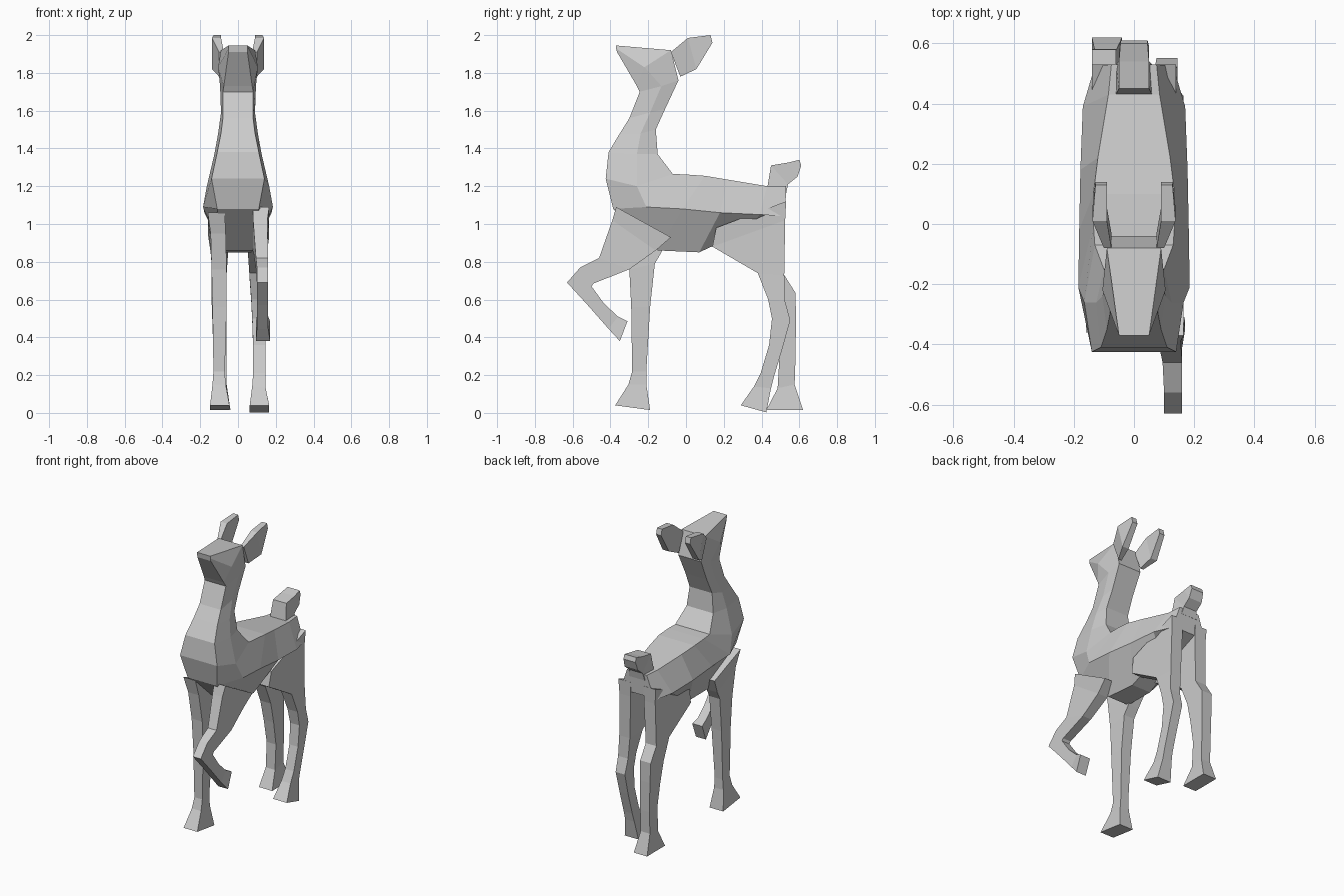
import bpy, bmesh


def loft(name, rings):
    """Skin a list of equal-sized point rings and cap both ends."""
    bm = bmesh.new()
    rows = [[bm.verts.new(p) for p in ring] for ring in rings]
    n = len(rows[0])
    for a, b in zip(rows, rows[1:]):
        for i in range(n):
            j = (i + 1) % n
            bm.faces.new((a[i], a[j], b[j], b[i]))
    bm.faces.new(rows[0])
    bm.faces.new(rows[-1])
    bmesh.ops.recalc_face_normals(bm, faces=bm.faces)
    mesh = bpy.data.meshes.new(name)
    bm.to_mesh(mesh)
    bm.free()
    ob = bpy.data.objects.new(name, mesh)
    bpy.context.collection.objects.link(ob)
    return ob


def hexagon(top, mid, bot):
    """Symmetric six-sided ring from three (y, z, half width) points."""
    right = [(w, y, z) for y, z, w in (top, mid, bot)]
    return right + [(-x, y, z) for x, y, z in reversed(right)]


def limb(name, sections, side=1):
    """Four-sided limb; section = front y, z, back y, z, inner x, outer x."""
    return loft(name, [[(side * i, fy, fz), (side * o, fy, fz),
                        (side * o, by, bz), (side * i, by, bz)]
                       for fy, fz, by, bz, i, o in sections])


# Head and neck, ending inside the chest
loft("head_and_neck", [hexagon(*s) for s in (
    ((-.37, 1.945, .05), (-.37, 1.93, .05), (-.365, 1.91, .05)),
    ((-.08, 1.92, .09), (-.22, 1.83, .105), (-.26, 1.73, .075)),
    ((-.04, 1.76, .085), (-.13, 1.73, .095), (-.245, 1.70, .08)),
    ((-.11, 1.61, .08), (-.19, 1.59, .09), (-.30, 1.56, .08)),
    ((-.16, 1.50, .085), (-.24, 1.48, .105), (-.35, 1.48, .09)),
    ((-.15, 1.37, .10), (-.26, 1.37, .125), (-.41, 1.38, .11)),
)])

# Torso, from the base of the neck to the rump
loft("torso", [hexagon(*s) for s in (
    ((-.15, 1.37, .10), (-.26, 1.37, .125), (-.41, 1.38, .11)),
    ((-.07, 1.265, .13), (-.26, 1.20, .165), (-.425, 1.24, .14)),
    ((0, 1.262, .135), (-.21, 1.09, .185), (-.385, 1.08, .11)),
    ((.10, 1.255, .135), (-.02, 1.08, .182), (-.15, .86, .08)),
    ((.22, 1.235, .12), (.18, 1.06, .178), (.07, .85, .07)),
    ((.43, 1.20, .085), (.39, 1.05, .17), (.33, .97, .06)),
    ((.53, 1.20, .075), (.525, 1.04, .13), (.52, 1.05, .05)),
)])

# Ears
for label, side in (("left", -1), ("right", 1)):
    limb("ear_" + label, (
        (-.08, 1.91, -.03, 1.78, .075, .10),
        (.01, 1.985, .055, 1.82, .09, .138),
        (.13, 2.0, .14, 1.96, .09, .128)), side)

# Tail
limb("tail", (
    (.43, 1.19, .53, 1.16, -.06, .06),
    (.45, 1.31, .54, 1.21, -.05, .05),
    (.54, 1.325, .59, 1.25, -.05, .05),
    (.60, 1.34, .61, 1.31, -.045, .045)))

# Standing front leg
limb("front_leg_left", (
    (-.36, 1.06, -.08, .95, .07, .16),
    (-.33, .95, -.13, .85, .065, .145),
    (-.30, .76, -.165, .79, .06, .14),
    (-.29, .56, -.19, .56, .06, .135),
    (-.285, .22, -.21, .22, .07, .13),
    (-.305, .15, -.21, .15, .065, .135),
    (-.375, .04, -.19, .015, .045, .148)), -1)

# Raised front leg
limb("front_leg_right", (
    (-.37, 1.09, -.08, .93, .08, .165),
    (-.39, 1.02, -.16, .86, .08, .155),
    (-.46, .82, -.30, .76, .095, .16),
    (-.56, .77, -.49, .685, .10, .16),
    (-.63, .69, -.50, .67, .10, .16),
    (-.52, .57, -.435, .58, .10, .16),
    (-.41, .445, -.36, .51, .10, .16),
    (-.35, .38, -.31, .485, .095, .17)))

# Hind legs share the thigh
thigh = ((.16, .98, .53, 1.12, .05, .14),
         (.14, .88, .525, 1.02, .05, .135),
         (.38, .74, .52, .73, .06, .14))
limb("hind_leg_left", thigh + (
    (.44, .60, .58, .635, .06, .14),
    (.47, .46, .582, .50, .06, .135),
    (.495, .30, .58, .30, .06, .13),
    (.485, .13, .575, .15, .06, .13),
    (.425, .015, .62, .015, .04, .14)), -1)
limb("hind_leg_right", thigh + (
    (.435, .60, .525, .59, .07, .145),
    (.455, .50, .552, .49, .075, .145),
    (.44, .36, .51, .34, .08, .145),
    (.395, .21, .465, .19, .08, .145),
    (.36, .14, .45, .13, .075, .145),
    (.29, .04, .425, .003, .062, .165)))
